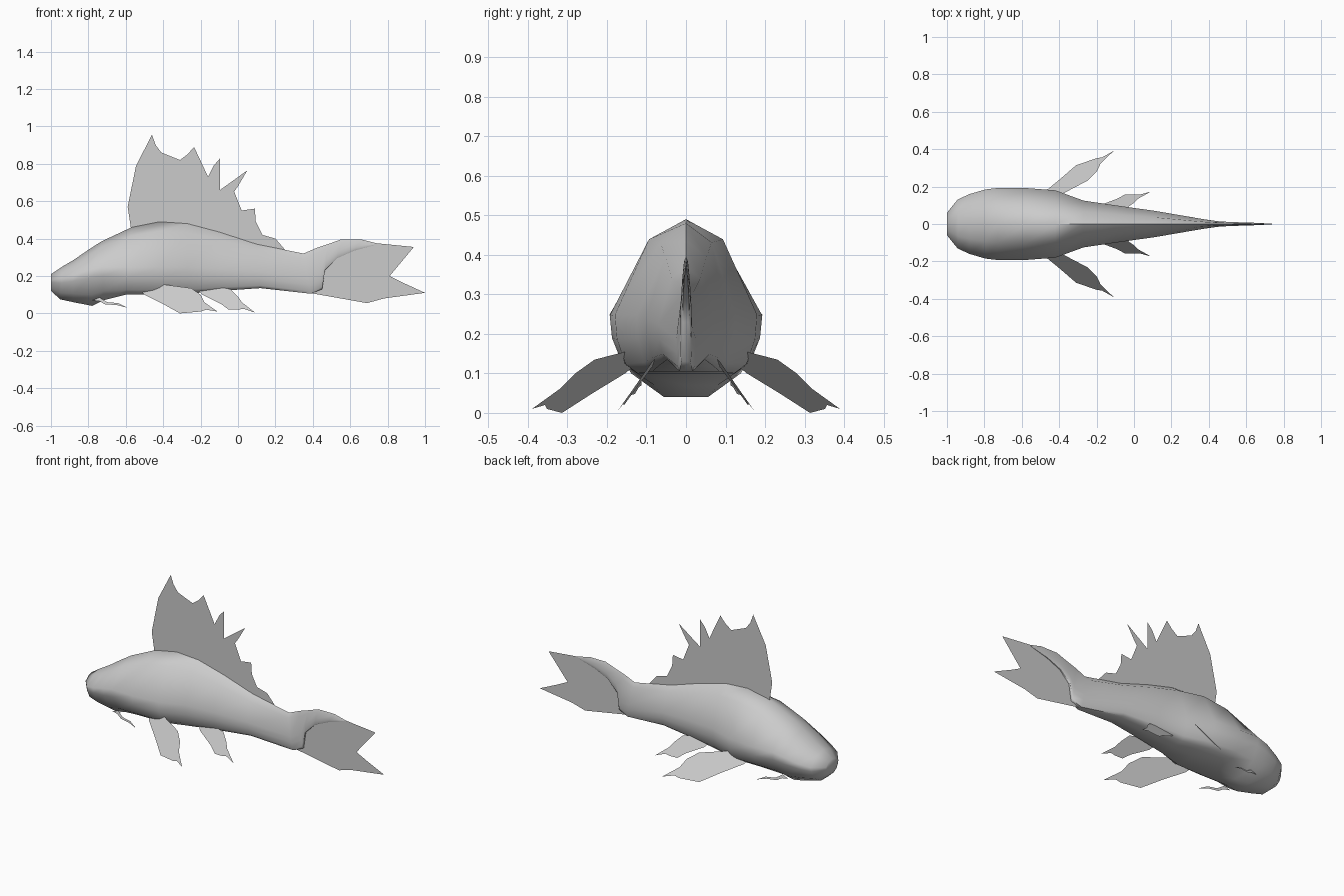
import bpy
import bmesh
import math

default_cube = bpy.data.objects.get("Cube")
if default_cube:
    bpy.data.objects.remove(default_cube, do_unlink=True)

UNIT = 0.01  # tables below are in hundredths


def make_material(name, colour):
    material = bpy.data.materials.new(name)
    material.use_nodes = True
    material.diffuse_color = colour
    material.node_tree.nodes["Principled BSDF"].inputs["Base Color"].default_value = colour
    return material


grey = make_material("plain grey", (0.6, 0.6, 0.6, 1))


def finish(name, bm, smooth=False):
    """Turn a bmesh into a named object with the shared material."""
    mesh = bpy.data.meshes.new(name)
    bm.to_mesh(mesh)
    bm.free()
    mesh.materials.append(grey)
    obj = bpy.data.objects.new(name, mesh)
    bpy.context.collection.objects.link(obj)
    if smooth:
        bpy.ops.object.select_all(action="DESELECT")
        obj.select_set(True)
        bpy.context.view_layer.objects.active = obj
        bpy.ops.object.shade_smooth_by_angle(angle=math.radians(60))
    return obj


def make_fin(name, outline, plane=(0, 0, 0), side=1):
    """Thin sheet from an x-z outline; plane gives y = a + b*x + c*z."""
    a, b, c = plane
    bm = bmesh.new()
    verts = []
    for px, pz in outline:
        x, z = px * UNIT, pz * UNIT
        verts.append(bm.verts.new((x, side * (a + b * x + c * z), z)))
    bm.faces.new(verts)
    bmesh.ops.triangulate(bm, faces=bm.faces[:])
    return finish(name, bm)


def make_fin_pair(name, outline, plane):
    for label, side in (("left", 1), ("right", -1)):
        make_fin(label + "_" + name, outline, plane, side)


# Half cross-sections: (share of half width, share of height), top to bottom
trunk_section = [(0, 1), (.52, .87), (1, .38), (.97, .22), (.85, .06), (.68, 0), (0, 0)]
head_section = [(0, 1), (.5, .91), (1, .65), (.97, .5), (.75, .2), (.3, 0), (0, 0)]

# Body stations: top x, top z, bottom x, bottom z, half width, head share
stations = [
    (-100, 21, -100, 12, 6, 1),
    (-94, 25, -95, 7.5, 13, 1),
    (-88, 28.5, -88, 6, 16, 1),
    (-80, 34, -78, 4, 18.5, 1),
    (-73, 38.5, -72, 7, 19.3, .7),
    (-57, 46, -60, 10, 19.3, .1),
    (-42, 49, -42, 10, 18, 0),
    (-27, 48, -27, 10.5, 12.5, 0),
    (-10, 43.5, -10, 12, 10, 0),
    (10, 37, 12, 13.5, 7, 0),
    (35, 32, 39, 10.5, 2.5, 0),
    (42, 35, 45, 13, 1.6, 0),
    (48, 37, 46.5, 23, 1.3, 0),
    (55, 39.5, 53, 29.5, 1, 0),
    (66, 39.5, 62, 33.5, .7, 0),
    (74, 37.5, 73, 36.5, .2, 0),
]


def make_body():
    bm = bmesh.new()
    rings = []
    for top_x, top_z, low_x, low_z, width, head in stations:
        half = []
        for (wt, ht), (wh, hh) in zip(trunk_section, head_section):
            w = wt + (wh - wt) * head
            h = ht + (hh - ht) * head
            x = low_x + (top_x - low_x) * h
            z = low_z + (top_z - low_z) * h
            half.append((x * UNIT, w * width * UNIT, z * UNIT))
        mirrored = [(x, -y, z) for x, y, z in reversed(half[1:-1])]
        rings.append([bm.verts.new(co) for co in half + mirrored])
    count = len(rings[0])
    for front, back in zip(rings, rings[1:]):
        for i in range(count):
            j = (i + 1) % count
            bm.faces.new((front[i], front[j], back[j], back[i]))
    bm.faces.new(rings[0])
    bm.faces.new(rings[-1])
    bmesh.ops.recalc_face_normals(bm, faces=bm.faces[:])
    return finish("body", bm, smooth=True)


make_body()

# Ragged fin along the back
make_fin("dorsal_fin", [
    (-57, 44), (-59, 57), (-54.5, 79), (-46, 95.5), (-44, 90), (-41, 86), (-40, 74),
    (-37.5, 71), (-35, 73), (-31, 82), (-27, 85), (-23.5, 89), (-24, 81), (-23, 71),
    (-20, 69), (-16, 73), (-13, 79), (-9.5, 83), (-12, 73), (-13.5, 66), (-11, 65),
    (-4, 70), (5, 76.5), (0, 68), (-5, 61), (-5, 56), (-2, 53.5), (2, 55), (9, 56),
    (9.5, 49), (13, 42), (20, 40), (26, 33), (10, 35), (-10, 41), (-27, 46), (-42, 47),
])

# Forked tail sheet
make_fin("tail_fin", [
    (38, 11), (69, 5.5), (78, 8), (85, 11), (100, 11), (88, 16.5), (79, 21), (72, 26.5),
    (77, 28), (87, 29), (85, 31.5), (94, 35.5), (74, 37.5), (62, 36), (50, 30), (42, 22),
])

# Paired lower fins
make_fin_pair("pectoral_fin", [
    (-53, 13), (-47, 15.5), (-40, 15.5), (-25, 13.5), (-20, 10), (-18, 6), (-11, 1),
    (-17, 2), (-20, 1), (-31, 0), (-40, 5), (-50, 10),
], (.444, .42, -.8))
make_fin_pair("pelvic_fin", [
    (-21, 12), (-18, 15), (-13, 14.5), (-4, 13), (0, 9), (2, 6), (9, .5),
    (3, 2.5), (0, 2), (-5, 2), (-9, 5), (-19, 10),
], (.172, .05, -.65))

# Whiskers beside the mouth
make_fin_pair("whisker", [
    (-78, 7), (-74, 8.5), (-70, 6), (-64, 5.5), (-59, 3), (-65, 4.5), (-71, 4.8), (-74, 6.5),
], (.25, .15, -.3))
